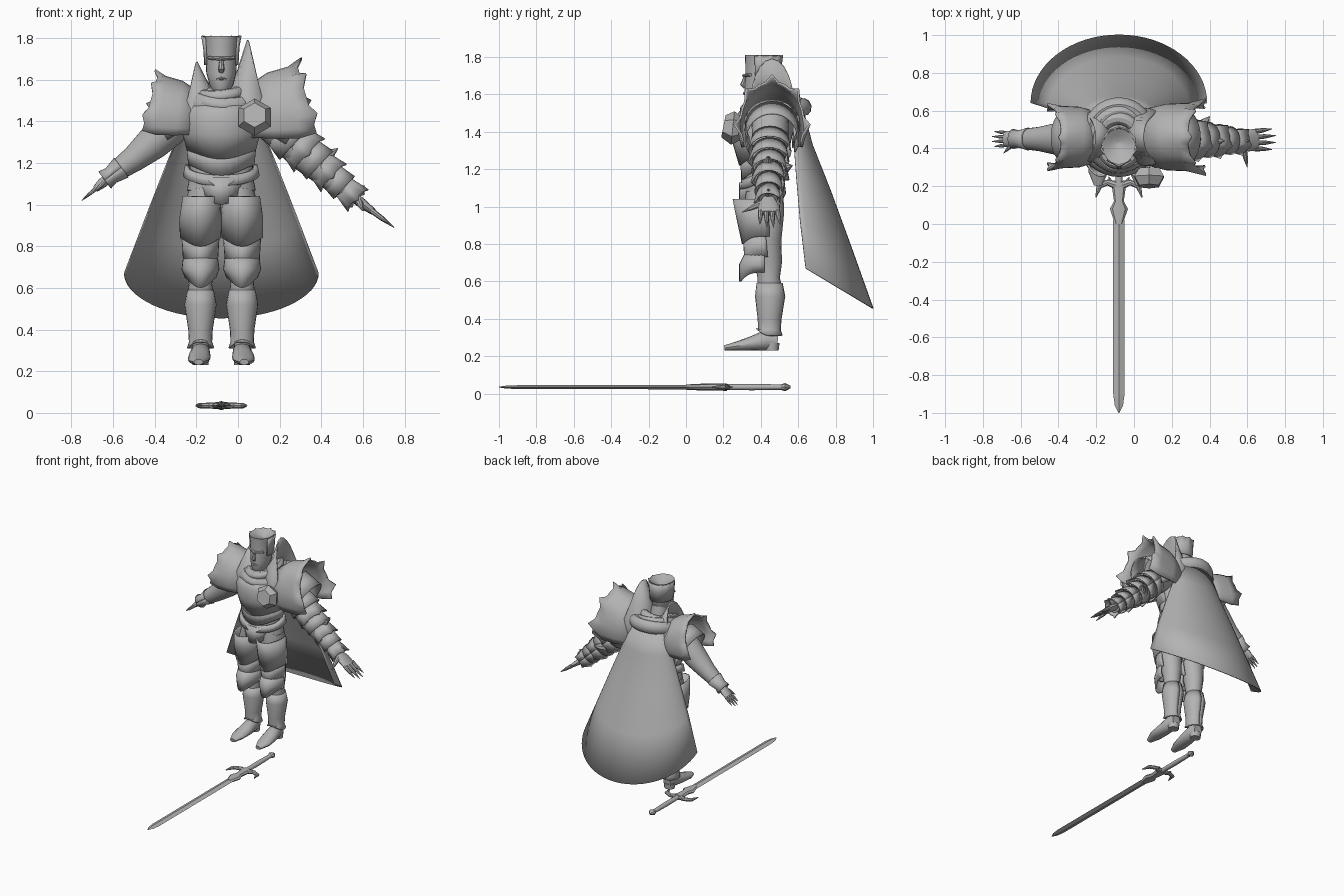
import bpy
import bmesh
from math import cos, sin, radians, pi
from mathutils import Vector

if "Cube" in bpy.data.objects:
    bpy.data.objects.remove(bpy.data.objects["Cube"], do_unlink=True)

# One plain grey for the whole figure
grey = bpy.data.materials.new("plain_grey")
grey.use_nodes = True
grey.diffuse_color = (.45, .45, .45, 1)
grey.node_tree.nodes["Principled BSDF"].inputs["Base Color"].default_value = grey.diffuse_color

CENTRE = -.08          # the figure's own middle line
FORWARD, UP, DOWN = Vector((0, -1, 0)), Vector((0, 0, 1)), Vector((0, 0, -1))
made = []


def finish(obj, thick=0):
    obj.data.materials.append(grey)
    made.append(obj)
    if thick:
        solid = obj.modifiers.new("thickness", "SOLIDIFY")
        solid.thickness, solid.offset = thick, 0
    return obj


def loft(name, rings, mirror=1, segs=20, arc=None, flat=False, ref=FORWARD,
         pole=0, push=None, sharp=1, jag=0, thick=0):
    """Skin ellipses (x, y, z, side radius, front radius, optional push at the pole angle)."""
    bm = bmesh.new()
    points = [Vector(ring[:3]) for ring in rings]
    last = len(rings) - 1
    start, end = [radians(v) for v in (arc or (0, 360))]
    count = segs + 1 if arc else segs
    rows = []
    for i, ring in enumerate(rings):
        along = UP if flat else (points[min(i + 1, last)] - points[max(i - 1, 0)]).normalized()
        front = (ref - along * ref.dot(along)).normalized()
        side = along.cross(front)
        row = []
        for j in range(count):
            angle = start + (end - start) * j / segs
            radial = front * cos(angle) * ring[4] + side * sin(angle) * ring[3]
            spot = points[i] + radial
            if len(ring) > 5:
                lift = max(0, cos(angle - radians(pole))) ** sharp * ring[5]
                spot += (push or radial.normalized()) * lift
            if jag and i == last and j % 4 == 2:
                spot += (along + radial.normalized()) * jag
            row.append(bm.verts.new((spot.x * mirror + CENTRE, spot.y, spot.z)))
        rows.append(row)
    for low, high in zip(rows, rows[1:]):
        for j in range(segs):
            k = (j + 1) % count
            bm.faces.new((low[j], low[k], high[k], high[j]))
    if not arc:
        bm.faces.new(rows[0])
        bm.faces.new(rows[-1])
    bmesh.ops.recalc_face_normals(bm, faces=bm.faces)
    mesh = bpy.data.meshes.new(name)
    bm.to_mesh(mesh)
    bm.free()
    obj = bpy.data.objects.new(name, mesh)
    bpy.context.collection.objects.link(obj)
    return finish(obj, thick)


def spike(name, base, tip, radius, mirror=1, segs=8):
    middle = [(a + b) / 2 for a, b in zip(base, tip)]
    loft(name, [(*base, radius, radius), (*middle, radius * .8, radius * .8),
                (*tip, .002, .002)], mirror, segs)


def ring_roll(name, place, size, tilt, major, minor):
    bpy.ops.mesh.primitive_torus_add(location=(place[0] + CENTRE, *place[1:]), rotation=tilt,
                                     major_radius=major, minor_radius=minor,
                                     major_segments=32, minor_segments=10)
    obj = bpy.context.object
    obj.name, obj.scale = name, size
    finish(obj)


def hand(label, mirror, wrist, tip, width, thumb):
    wrist, tip = Vector(wrist), Vector(tip)
    knuckle = wrist.lerp(tip, .5)
    loft(label + "_palm", [(*wrist, .025, width * .6), (*wrist.lerp(tip, .25), .024, width),
                           (*knuckle, .016, width)], mirror, 12)
    for i in range(4):
        across = Vector((0, (i - 1.5) * width * .52, 0))
        reach = tip if i in (1, 2) else wrist.lerp(tip, .9)
        spike(f"{label}_finger_{i}", knuckle.lerp(wrist, .1) + across,
              reach + across * 1.2, width * .25, mirror)
    spike(label + "_thumb", wrist.lerp(tip, .15) + FORWARD * width * .6, thumb, width * .3, mirror)


# Torso and armour
loft("torso", [(0, .42, 1, .09, .08), (0, .42, 1.07, .165, .115), (0, .42, 1.15, .15, .105),
               (0, .43, 1.25, .155, .12), (0, .42, 1.34, .18, .14), (0, .43, 1.43, .2, .15),
               (0, .45, 1.51, .18, .12), (0, .45, 1.56, .09, .08)], segs=32, flat=True)
loft("breastplate", [(0, .42, 1.5, .15, .13), (0, .42, 1.43, .19, .165), (0, .42, 1.34, .18, .165),
                     (0, .42, 1.26, .16, .13, .04)], segs=16, arc=(-100, 100), flat=True,
     push=DOWN, sharp=3, thick=.012)
loft("belly_plate", [(0, .42, 1.26, .162, .125), (0, .42, 1.19, .155, .12, .05)], segs=16,
     arc=(-110, 110), flat=True, push=DOWN, sharp=3, thick=.01)
loft("belt", [(0, .42, 1.19, .165, .115, .05), (0, .42, 1.14, .175, .125, .05)], segs=32,
     arc=(-180, 180), flat=True, push=DOWN, thick=.018)
loft("groin_plate", [(0, .41, 1.13, .13, .12), (0, .40, 1.06, .1, .11, .06)], segs=12,
     arc=(-80, 80), flat=True, push=DOWN, sharp=2, thick=.012)
loft("chest_boss", [(.16, .30, 1.42, .06, .06), (.16, .25, 1.42, .09, .09),
                    (.16, .20, 1.43, .06, .06)], segs=6, ref=UP)

# Neck, head and cropped hair
loft("neck", [(0, .45, 1.5, .07, .07), (0, .43, 1.63, .055, .06)], flat=True)
loft("head", [(0, .37, 1.54, .035, .04), (0, .385, 1.57, .055, .07), (0, .4, 1.63, .072, .088),
              (0, .41, 1.7, .076, .092), (0, .41, 1.76, .08, .093), (0, .41, 1.81, .085, .095),
              (0, .42, 1.79, .05, .05), (0, .43, 1.77, .004, .004)], segs=24, flat=True)
loft("hair", [(0, .41, 1.67, .078, .095), (0, .41, 1.75, .083, .097), (0, .41, 1.805, .088, .1)],
     segs=28, arc=(65, 295), flat=True, jag=.006, thick=.008)
loft("brow", [(-.06, .345, 1.705, .008, .012), (0, .312, 1.7, .01, .012),
              (.06, .345, 1.705, .008, .012)], segs=8)
loft("nose", [(0, .318, 1.7, .008, .008), (0, .305, 1.65, .015, .016),
              (0, .315, 1.637, .012, .008)], segs=8)
loft("mouth", [(-.025, .322, 1.605, .003, .004), (0, .312, 1.605, .008, .008),
               (.025, .322, 1.605, .003, .004)], segs=8)

# Rolled scarf and cape
ring_roll("scarf_inner", (0, .44, 1.545), (1, 1.15, 1), (.2, -.1, 0), .105, .03)
ring_roll("scarf_middle", (0, .45, 1.515), (1, 1.15, 1), (.25, .1, 0), .13, .035)
ring_roll("scarf_outer", (0, .47, 1.5), (1, 1.05, 1.2), (.2, 0, 0), .155, .04)
loft("cape", [(0, .57, 1.5, .14, .06), (0, .575, 1.35, .2, .1, .02), (0, .59, 1.15, .28, .18, .06),
              (0, .61, .92, .37, .27, .13), (0, .64, .67, .465, .36, .215)], segs=32,
     arc=(90, 270), flat=True, pole=180, push=DOWN, thick=.006)

# Legs with their plates and shoes
for side, m in (("right", -1), ("left", 1)):
    loft(side + "_leg", [(.08, .42, 1.08, .075, .1), (.095, .42, .97, .088, .105),
                         (.1, .42, .82, .08, .09), (.1, .44, .7, .067, .073),
                         (.1, .442, .62, .056, .06), (.1, .45, .54, .068, .07),
                         (.1, .45, .48, .066, .07), (.1, .447, .4, .048, .053),
                         (.1, .445, .33, .038, .045), (.1, .445, .27, .04, .045)], m, flat=True)
    loft(side + "_thigh_plate", [(.095, .4, 1.04, .085, .145), (.1, .4, .94, .095, .125),
                                 (.1, .41, .84, .094, .105, .04)], m, 16, (-110, 110), True,
         push=DOWN, sharp=3, thick=.012)
    loft(side + "_knee_upper", [(.1, .41, .84, .085, .1), (.1, .42, .73, .078, .1, .05)], m, 16,
         (-100, 100), True, push=DOWN, sharp=3, thick=.012)
    loft(side + "_knee_lower", [(.1, .42, .76, .076, .095), (.1, .42, .69, .085, .13),
                                (.1, .42, .65, .07, .13, .05)], m, 16, (-90, 90), True,
         push=DOWN, sharp=3, thick=.012)
    loft(side + "_greave", [(.1, .447, .59, .06, .066), (.1, .45, .52, .073, .077),
                            (.1, .447, .4, .055, .06), (.1, .445, .34, .052, .058),
                            (.1, .445, .31, .062, .068, -.04)], m, 20, (-180, 180), True,
         push=DOWN, sharp=2, thick=.008)
    loft(side + "_shoe", [(.1, .49, .28, .032, .045), (.1, .43, .287, .046, .055),
                          (.105, .35, .268, .054, .038), (.11, .27, .254, .05, .024),
                          (.11, .205, .244, .022, .014)], m, 16, ref=UP)
    loft(side + "_heel", [(.1, .46, .23, .038, .035), (.1, .46, .27, .042, .04)], m, 12, flat=True)

    # Shoulder armour, larger on the left
    grow = 1 if m > 0 else .82

    def shoulder(x, z, tall, deep, lift=0):
        return (.03 + x * grow, .46, 1.41 + z * grow, tall * grow, deep * (.5 + grow / 2), lift)

    loft(side + "_shoulder_crest", [shoulder(.04, 0, .13, .12), shoulder(.1, .03, .18, .15),
                                    shoulder(.18, .05, .2, .14, .14 * grow ** 3)], m, 24,
         (-195, 15), pole=-90, sharp=6, thick=.01)
    loft(side + "_shoulder_dome", [shoulder(.1, -.02, .16, .14), shoulder(.22, 0, .22, .17),
                                   shoulder(.33, .01, .24, .175), shoulder(.4, .03, .235, .17)],
         m, 20, (-205, 25), jag=.03 * grow ** 2, thick=.012)
    loft(side + "_shoulder_under", [shoulder(.2, .02, .15, .14), shoulder(.32, -.05, .16, .14)],
         m, 20, (-210, 30), thick=.01)

# Plain right arm
loft("right_arm", [(.17, .45, 1.45, .09, .1), (.25, .45, 1.37, .092, .095),
                   (.33, .45, 1.295, .082, .085), (.42, .45, 1.22, .063, .065),
                   (.47, .45, 1.185, .055, .058), (.55, .45, 1.125, .03, .033)], -1)
loft("right_cuff", [(.48, .45, 1.178, .056, .058), (.53, .45, 1.14, .04, .043),
                    (.56, .45, 1.118, .048, .05)], -1, 16, (0, 360), thick=.006)
hand("right_hand", -1, (.54, .45, 1.13), (.67, .45, 1.02), .042, (.61, .375, 1.06))

# Armoured left arm with overlapping bands, spikes and claws
loft("left_arm", [(.19, .45, 1.45, .1, .1), (.3, .45, 1.34, .09, .095), (.41, .44, 1.23, .08, .085),
                  (.52, .44, 1.13, .06, .07), (.63, .44, 1.04, .04, .05)], 1)
shoulder_end, cuff_end = Vector((.29, .45, 1.36)), Vector((.64, .44, 1.035))
for i in range(6):
    a, b = [shoulder_end.lerp(cuff_end, (i + step) / 6) for step in (0, 1.15)]
    wide = .102 - .009 * i
    loft(f"left_arm_band_{i}", [(*a, wide * .9, wide * .95), (*b, wide * 1.08, wide * 1.1)], 1, 20,
         (-180, 180), jag=.012 if i % 2 else 0, thick=.008)
spike("left_elbow_spike", (.46, .44, 1.2), (.56, .44, 1.27), .04)
spike("left_elbow_back_spike", (.43, .5, 1.2), (.48, .57, 1.22), .035)
spike("left_wrist_spike", (.6, .44, 1.06), (.69, .44, 1.09), .03)
hand("left_hand", 1, (.63, .44, 1.04), (.83, .45, .89), .058, (.68, .3, .97))

# Sword lying on the ground
H = .035
loft("blade", [(0, .02, H, .03, .012), (0, -.9, H, .03, .01), (0, -.96, H, .022, .008),
               (0, -1, H, .002, .002)], segs=4, ref=UP)
loft("blade_collar", [(0, 0, H, .02, .014), (0, .08, H, .048, .018), (0, .12, H, .026, .018),
                      (0, .22, H, .04, .02)], segs=8, ref=UP)
loft("grip", [(0, .2, H, .018, .016), (0, .36, H, .02, .017), (0, .52, H, .016, .014)],
     segs=12, ref=UP)
loft("pommel", [(0, .5, H, .012, .012), (0, .53, H, .028, .022), (0, .56, H, .006, .006)],
     segs=8, ref=UP)
for side, m in (("right", -1), ("left", 1)):
    loft(side + "_guard", [(0, .2, H, .025, .018), (.06, .22, H, .016, .014),
                           (.105, .2, H, .016, .013), (.122, .14, H, .003, .004)], m, 8, ref=UP)
    spike(side + "_guard_prong", (.03, .2, H), (.055, .25, H), .012, m)

# Smooth shading that keeps plate edges crisp
bpy.ops.object.select_all(action="DESELECT")
for obj in made:
    obj.select_set(True)
bpy.context.view_layer.objects.active = made[0]
bpy.ops.object.shade_smooth_by_angle(angle=pi / 5)
